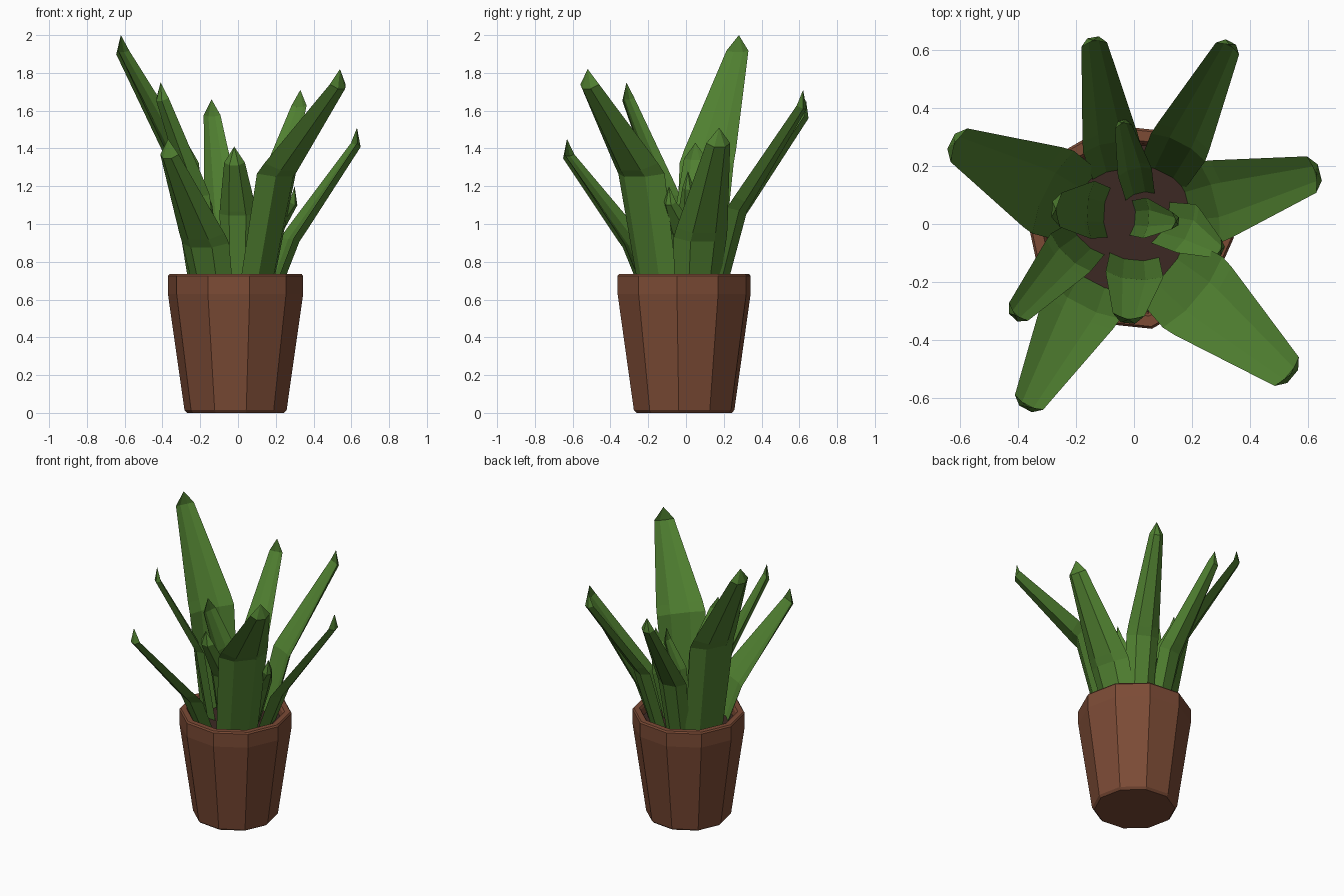
import bpy, bmesh, math
from mathutils import Vector

if "Cube" in bpy.data.objects:
    bpy.data.objects.remove(bpy.data.objects["Cube"])


def material(name, rgb):
    m = bpy.data.materials.new(name)
    m.diffuse_color = (*rgb, 1)
    m.use_nodes = True
    m.node_tree.nodes["Principled BSDF"].inputs["Base Color"].default_value = m.diffuse_color
    return m


GREEN = material("leaf_green", (0.08, 0.215, 0.03))
CLAY = material("clay", (0.2, 0.07, 0.036))
SOIL = material("dark_soil", (0.045, 0.022, 0.017))


def finish(bm, name, mat):
    bmesh.ops.recalc_face_normals(bm, faces=bm.faces)
    me = bpy.data.meshes.new(name)
    bm.to_mesh(me)
    bm.free()
    me.materials.append(mat)
    ob = bpy.data.objects.new(name, me)
    bpy.context.collection.objects.link(ob)
    return ob


def bridge(bm, a, b):
    n = len(a)
    for i in range(n):
        bm.faces.new((a[i], a[(i + 1) % n], b[(i + 1) % n], b[i]))


def turned(name, profile, mat, sides=10, cx=-0.013, cy=-0.01):
    """Closed ten-sided solid from a radius/height profile."""
    bm = bmesh.new()
    rings = []
    for r, z in profile:
        angles = [math.radians(-6) + math.tau * i / sides for i in range(sides)]
        rings.append([bm.verts.new((cx + r * math.cos(t), cy + r * math.sin(t), z))
                      for t in angles])
    for a, b in zip(rings, rings[1:]):
        bridge(bm, a, b)
    bm.faces.new(rings[0])
    bm.faces.new(rings[-1])
    return finish(bm, name, mat)


# Tapered pot with bevelled rim and inner lip, then the soil
turned("pot", [(0.258, 0), (0.272, 0.015), (0.36, 0.63), (0.36, 0.725),
               (0.352, 0.735), (0.315, 0.735), (0.305, 0.72), (0.295, 0.64)], CLAY)
turned("soil", [(0.29, 0.62), (0.302, 0.672)], SOIL)


def leaf(name, base, kink, tip, width, tip_width):
    """Faceted blade: shallow channel on top, keel below, pointed end."""
    base, kink, tip = Vector((*base, 0.65)), Vector(kink), Vector(tip)
    out = (tip - base).to_2d().normalized()
    side = Vector((-out.y, out.x, 0))
    outward = Vector((out.x, out.y, 0))
    shoulder = tip - Vector((0, 0, 0.09)) - outward * 0.005
    spine = [base, kink, kink.lerp(shoulder, 0.1), shoulder]
    widths = [width * 0.85, width, width * 0.96, tip_width]
    section = [(-1, 0.4), (-0.4, 0), (0.4, 0), (1, 0.4), (0.45, -0.6), (-0.45, -0.6)]
    bm = bmesh.new()
    rings = []
    for i, (p, w) in enumerate(zip(spine, widths)):
        tangent = (spine[min(i + 1, 3)] - spine[max(i - 1, 0)]).normalized()
        up = side.cross(tangent)
        if up.dot(outward) > 0:
            up = -up
        depth = 0.02 + 0.12 * w
        rings.append([bm.verts.new(p + side * u * w / 2 + up * v * depth)
                      for u, v in section])
    for a, b in zip(rings, rings[1:]):
        bridge(bm, a, b)
    bm.faces.new(rings[0])
    point = bm.verts.new(tip)
    for i in range(6):
        bm.faces.new((rings[-1][i], rings[-1][(i + 1) % 6], point))
    finish(bm, name, GREEN)


# Leaves: base xy, kink, tip, width at kink, width near the tip
LEAVES = {
    "outer_leaf_left": ((-.20, .07), (-.30, .12, 1.32), (-.62, .28, 2.0), .32, .13),
    "outer_leaf_back": ((-.06, .18), (-.08, .28, 1.05), (-.14, .635, 1.66), .20, .09),
    "outer_leaf_back_right": ((.10, .17), (.16, .28, 1.08), (.33, .62, 1.71), .21, .09),
    "outer_leaf_right": ((.18, .06), (.28, .08, .92), (.63, .175, 1.51), .29, .13),
    "outer_leaf_front_right": ((.11, -.16), (.22, -.25, 1.26), (.54, -.52, 1.82), .32, .13),
    "outer_leaf_front": ((-.14, -.19), (-.18, -.28, .89), (-.37, -.63, 1.45), .28, .11),
    "outer_leaf_front_left": ((-.17, -.06), (-.23, -.11, 1.15), (-.41, -.315, 1.75), .19, .09),
    "inner_leaf_front": ((0, -.12), (0, -.19, 1.05), (-.02, -.33, 1.41), .20, .11),
    "inner_leaf_left": ((-.10, .04), (-.16, .05, 1.1), (-.27, .05, 1.43), .20, .12),
    "inner_leaf_back": ((.02, .1), (-.0, .19, .95), (-.04, .35, 1.27), .12, .06),
    "inner_leaf_middle": ((.0, .02), (.05, .02, 1.0), (.145, .01, 1.28), .14, .06),
    "inner_leaf_right": ((.1, 0), (.19, -.02, .95), (.30, -.09, 1.2), .18, .07),
}
for name, spec in LEAVES.items():
    leaf(name, *spec)
